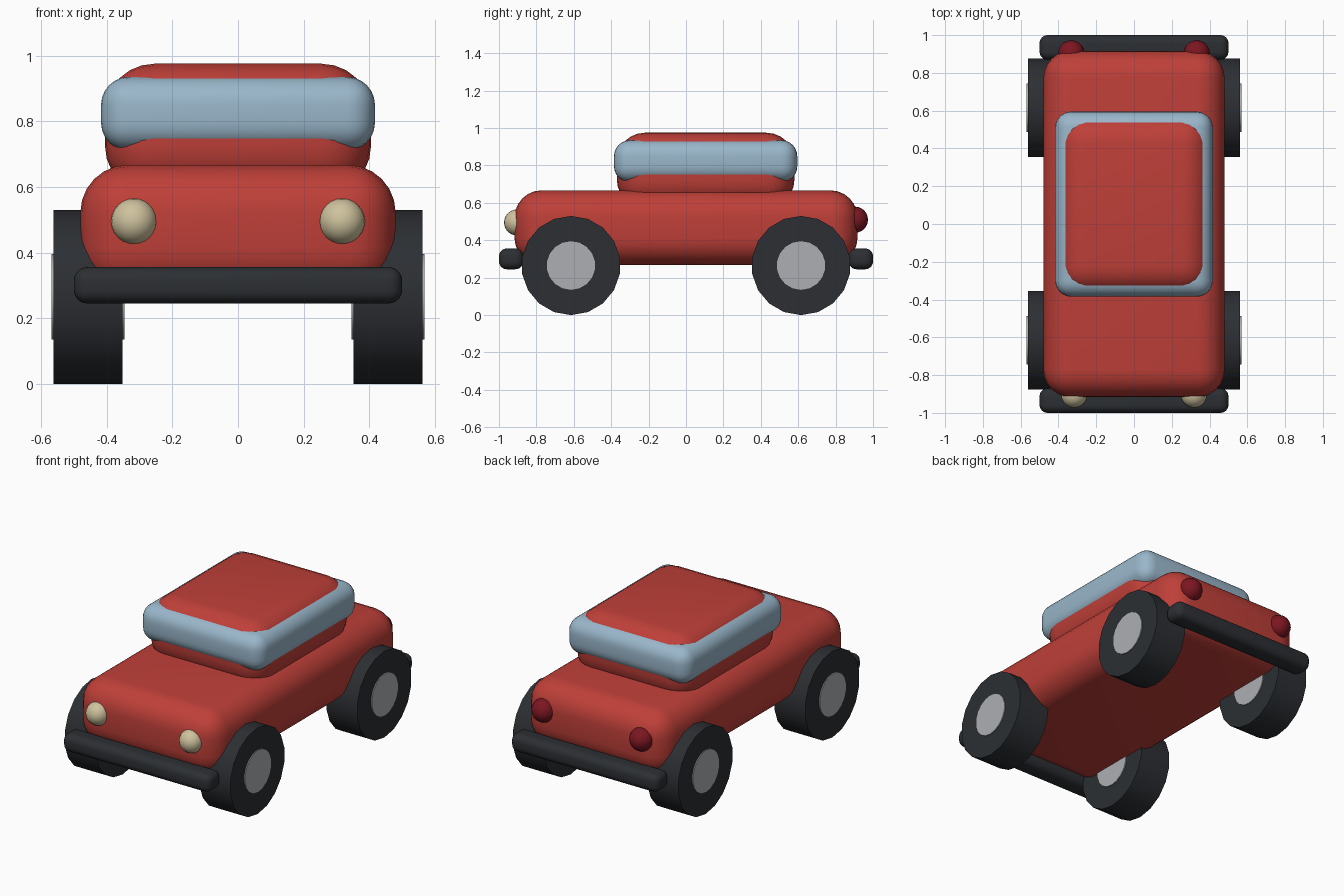
import bpy
from math import radians, pi

if "Cube" in bpy.data.objects:
    bpy.data.objects.remove(bpy.data.objects["Cube"])


def material(name, rgb):
    m = bpy.data.materials.new(name)
    m.diffuse_color = (*rgb, 1)
    m.use_nodes = True
    m.node_tree.nodes["Principled BSDF"].inputs["Base Color"].default_value = m.diffuse_color
    return m


RED = material("red_paint", (0.52, 0.05, 0.04))
GLASS = material("window_blue", (0.32, 0.47, 0.59))
DARK = material("dark_rubber", (0.025, 0.028, 0.033))
STEEL = material("hub_grey", (0.42, 0.43, 0.45))
LAMP = material("lamp_cream", (0.62, 0.54, 0.34))
TAIL = material("tail_red", (0.2, 0.008, 0.015))


def finish(name, mat, angle=35):
    ob = bpy.context.object
    ob.name = name
    ob.data.materials.append(mat)
    bpy.ops.object.shade_smooth_by_angle(angle=radians(angle))
    return ob


def rounded_box(name, lo, hi, radius, mat):
    size = [b - a for a, b in zip(lo, hi)]
    bpy.ops.mesh.primitive_cube_add(size=1, location=[(a + b) / 2 for a, b in zip(lo, hi)])
    bpy.context.object.scale = size
    bpy.ops.object.transform_apply(location=False, rotation=False, scale=True)
    bev = bpy.context.object.modifiers.new("round", 'BEVEL')
    bev.width = radius
    bev.segments = 6
    bev.limit_method = 'NONE'
    bpy.ops.object.modifier_apply(modifier="round")
    return finish(name, mat)


def disc(name, x0, x1, y, z, radius, mat):
    # cylinder lying along x
    bpy.ops.mesh.primitive_cylinder_add(vertices=18, radius=radius, depth=abs(x1 - x0),
                                        location=((x0 + x1) / 2, y, z),
                                        rotation=(pi / 2, 0, pi / 2))
    return finish(name, mat)


def ball(name, loc, radius, mat):
    bpy.ops.mesh.primitive_uv_sphere_add(segments=20, ring_count=12, radius=radius, location=loc)
    return finish(name, mat, 60)


# body, cabin and wrap-around window band
rounded_box("body", (-0.48, -0.917, 0.268), (0.48, 0.917, 0.667), 0.145, RED)
rounded_box("cabin", (-0.405, -0.37, 0.575), (0.405, 0.58, 0.975), 0.15, RED)
rounded_box("windows", (-0.417, -0.385, 0.71), (0.417, 0.595, 0.935), 0.085, GLASS)

# bumpers
for end, s in (("front", -1), ("rear", 1)):
    y0, y1 = sorted((s * 0.87, s * 1.0))
    rounded_box(end + "_bumper", (-0.5, y0, 0.245), (0.5, y1, 0.356), 0.042, DARK)

# wheels, hubs and lamps on both sides
for side, sx in (("left", -1), ("right", 1)):
    for end, sy in (("front", -1), ("rear", 1)):
        tag = end + "_" + side
        disc(tag + "_wheel", sx * 0.352, sx * 0.562, sy * 0.615, 0.265, 0.265, DARK)
        disc(tag + "_hub", sx * 0.346, sx * 0.568, sy * 0.615, 0.265, 0.13, STEEL)
    ball(side + "_headlight", (sx * 0.317, -0.903, 0.495), 0.07, LAMP)
    ball(side + "_taillight", (sx * 0.332, 0.903, 0.51), 0.07, TAIL)
